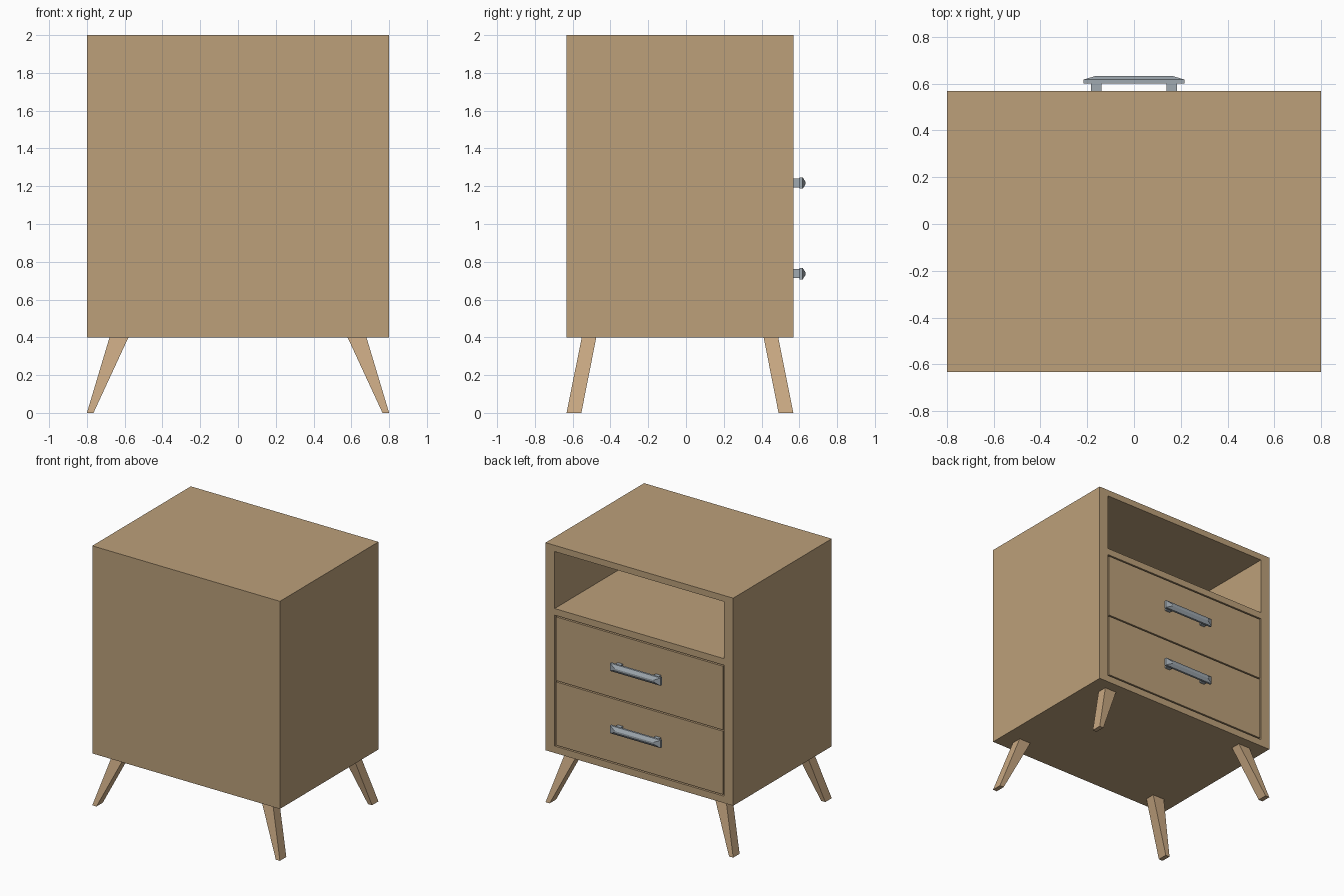
import bpy, bmesh

if "Cube" in bpy.data.objects:
    bpy.data.objects.remove(bpy.data.objects["Cube"])


def material(name, color):
    m = bpy.data.materials.new(name)
    m.diffuse_color = (*color, 1)
    m.use_nodes = True
    m.node_tree.nodes["Principled BSDF"].inputs["Base Color"].default_value = m.diffuse_color
    return m


WOOD = material("oak wood", (0.503, 0.352, 0.195))
LEG_WOOD = material("light leg wood", (0.578, 0.392, 0.223))
METAL = material("brushed metal", (0.352, 0.400, 0.440))

BACK, FACE = -0.632, 0.568      # cabinet depth limits; drawers face +y


def mesh_object(name, bm, mat):
    bmesh.ops.recalc_face_normals(bm, faces=bm.faces)
    me = bpy.data.meshes.new(name)
    bm.to_mesh(me)
    bm.free()
    me.materials.append(mat)
    ob = bpy.data.objects.new(name, me)
    bpy.context.collection.objects.link(ob)
    return ob


def loft(bm, rings):
    """Skin a list of four-point rings and cap both ends."""
    rows = [[bm.verts.new(p) for p in r] for r in rings]
    for a, b in zip(rows, rows[1:]):
        for i in range(4):
            j = (i + 1) % 4
            bm.faces.new((a[i], a[j], b[j], b[i]))
    bm.faces.new(rows[0])
    bm.faces.new(rows[-1])


def rect_z(x0, x1, y0, y1, z):
    return [(x0, y0, z), (x1, y0, z), (x1, y1, z), (x0, y1, z)]


def rect_y(cx, cz, hx, hz, y):
    return [(cx - hx, y, cz - hz), (cx + hx, y, cz - hz),
            (cx + hx, y, cz + hz), (cx - hx, y, cz + hz)]


def box(name, x0, x1, y0, y1, z0, z1, mat):
    bm = bmesh.new()
    loft(bm, [rect_z(x0, x1, y0, y1, z0), rect_z(x0, x1, y0, y1, z1)])
    return mesh_object(name, bm, mat)


# Cabinet shell with an open shelf above and a drawer bay below
cabinet = box("cabinet", -0.8, 0.8, BACK, FACE, 0.4, 2.0, WOOD)
for z0, z1 in ((1.513, 1.952), (0.453, 1.462)):
    cutter = box("bay_cutter", -0.722, 0.722, BACK + 0.05, FACE + 0.1, z0, z1, WOOD)
    cutter.hide_render = True
    mod = cabinet.modifiers.new("bay", 'BOOLEAN')
    mod.operation, mod.solver, mod.object = 'DIFFERENCE', 'EXACT', cutter
    bpy.context.view_layer.objects.active = cabinet
    bpy.ops.object.modifier_apply(modifier=mod.name)
    bpy.data.objects.remove(cutter)

# Drawers sit flush in the bay with a thin shadow gap, each with a bar handle
for label, z0, z1, hz in (("lower", 0.463, 0.951, 0.737), ("upper", 0.961, 1.452, 1.217)):
    box(label + "_drawer", -0.712, 0.712, BACK + 0.1, FACE, z0, z1, WOOD)
    bm = bmesh.new()
    for s in (-1, 1):           # mounting posts
        loft(bm, [rect_y(s * 0.162, hz, 0.022, 0.024, y) for y in (FACE, 0.604)])
    loft(bm, [rect_y(0, hz, 0.215, 0.03, 0.602),       # bar with chamfered front
              rect_y(0, hz, 0.215, 0.03, 0.618),
              rect_y(0, hz, 0.165, 0.006, 0.633)])
    mesh_object(label + "_handle", bm, METAL)

# Splayed legs, tapering in width toward the floor
mid = (BACK + FACE) / 2
for sy, depth in ((-1, "front"), (1, "rear")):
    for sx, side in ((-1, "left"), (1, "right")):
        bm = bmesh.new()
        loft(bm, [rect_z(sx * 0.765, sx * 0.8, mid + sy * 0.522, mid + sy * 0.6, 0),
                  rect_z(sx * 0.58, sx * 0.68, mid + sy * 0.443, mid + sy * 0.52, 0.4)])
        mesh_object(f"{depth}_{side}_leg", bm, LEG_WOOD)
